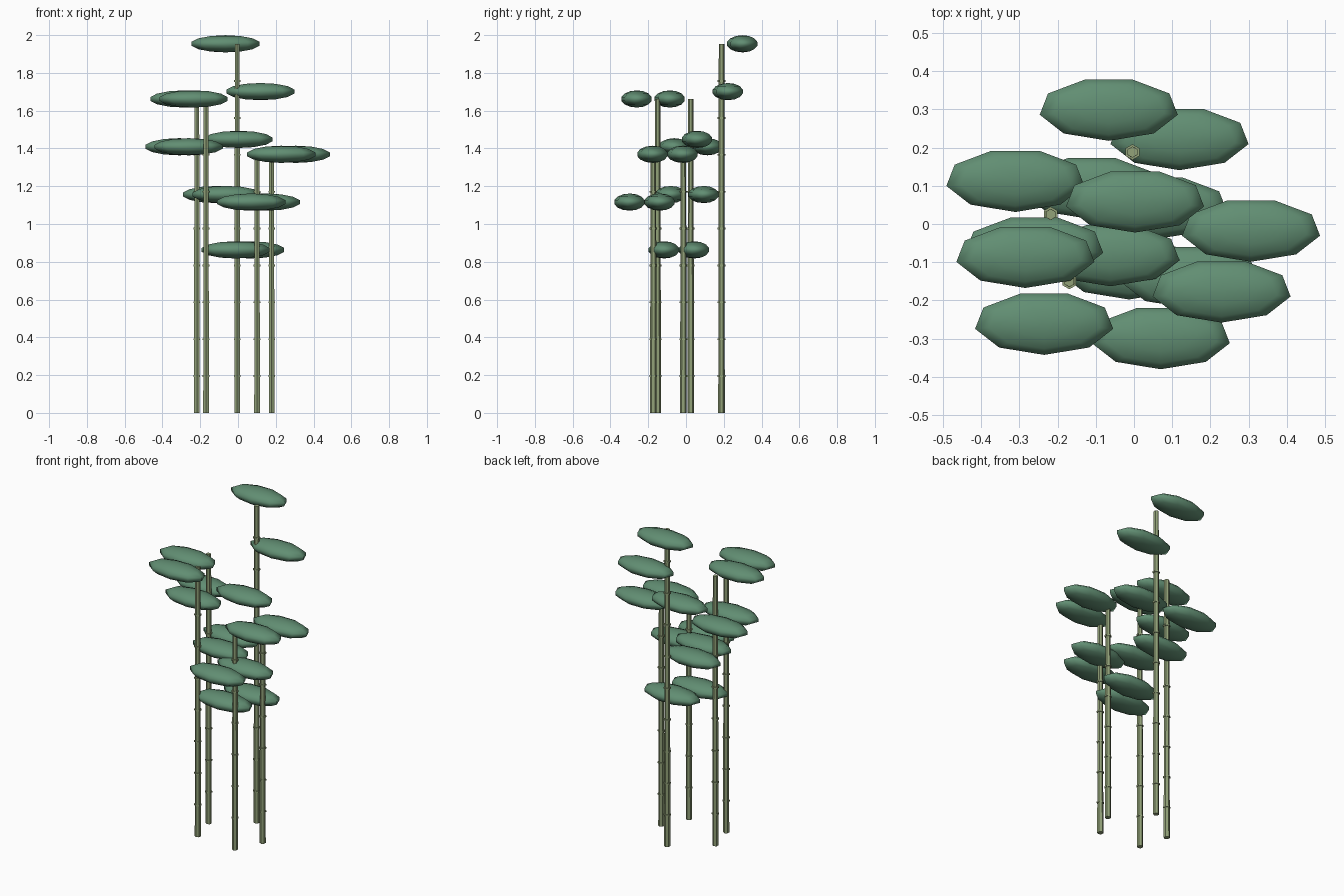
import bpy, bmesh, math
from mathutils import Matrix

if "Cube" in bpy.data.objects:
    bpy.data.objects.remove(bpy.data.objects["Cube"])


def material(name, rgb):
    mat = bpy.data.materials.new(name)
    mat.diffuse_color = (*rgb, 1)
    mat.use_nodes = True
    mat.node_tree.nodes["Principled BSDF"].inputs["Base Color"].default_value = mat.diffuse_color
    return mat


CANE = material("cane green", (0.29, 0.36, 0.19))
LEAF = material("leaf green", (0.12, 0.27, 0.17))

NODE_STEP = 0.1952
LEAF_DROP = 0.253
LEAF_REACH = 0.128
LEAF_TURN = math.radians(-103)


def finish(bm, name, mat, smooth):
    mesh = bpy.data.meshes.new(name)
    for face in bm.faces:
        face.smooth = smooth
    bm.to_mesh(mesh)
    bm.free()
    mesh.materials.append(mat)
    obj = bpy.data.objects.new(name, mesh)
    bpy.context.collection.objects.link(obj)
    return obj


def add_stalk(x, y, height):
    """Tapered six-sided cane."""
    bm = bmesh.new()
    bmesh.ops.create_cone(bm, cap_ends=True, segments=6, radius1=0.0175,
                          radius2=0.0145, depth=height,
                          matrix=Matrix.Translation((x, y, height / 2)))
    finish(bm, "stalk", CANE, False)


def add_nodes(x, y, height):
    """Thin rings at regular joints along the cane."""
    bm = bmesh.new()
    for i in range(1, int(height / NODE_STEP)):
        bmesh.ops.create_cone(bm, cap_ends=True, segments=6, radius1=0.0205,
                              radius2=0.0205, depth=0.009,
                              matrix=Matrix.Translation((x, y, i * NODE_STEP)))
    finish(bm, "stalk_nodes", CANE, False)


def add_leaf(x, y, z):
    """Flattened nine-sided leaf clump."""
    bm = bmesh.new()
    shape = (Matrix.Translation((x, y, z))
             @ Matrix.Diagonal((0.188, 0.0846, 0.0455, 1))
             @ Matrix.Rotation(math.pi, 4, "Z"))
    bmesh.ops.create_uvsphere(bm, u_segments=9, v_segments=7, radius=1, matrix=shape)
    finish(bm, "leaf_clump", LEAF, True)


# x, y, height, direction of the top leaf in degrees
STALKS = [
    (-0.004, 0.188, 1.954, 119),
    (-0.218, 0.025, 1.662, 239),
    (-0.169, -0.150, 1.662, 239),
    (0.101, -0.173, 1.369, -1),
    (0.178, -0.014, 1.369, -1),
]

for x, y, height, start in STALKS:
    add_stalk(x, y, height)
    add_nodes(x, y, height)
    # three leaf clumps spiralling down from the tip
    for i in range(3):
        a = math.radians(start) + i * LEAF_TURN
        add_leaf(x + LEAF_REACH * math.cos(a), y + LEAF_REACH * math.sin(a),
                 height - i * LEAF_DROP)
